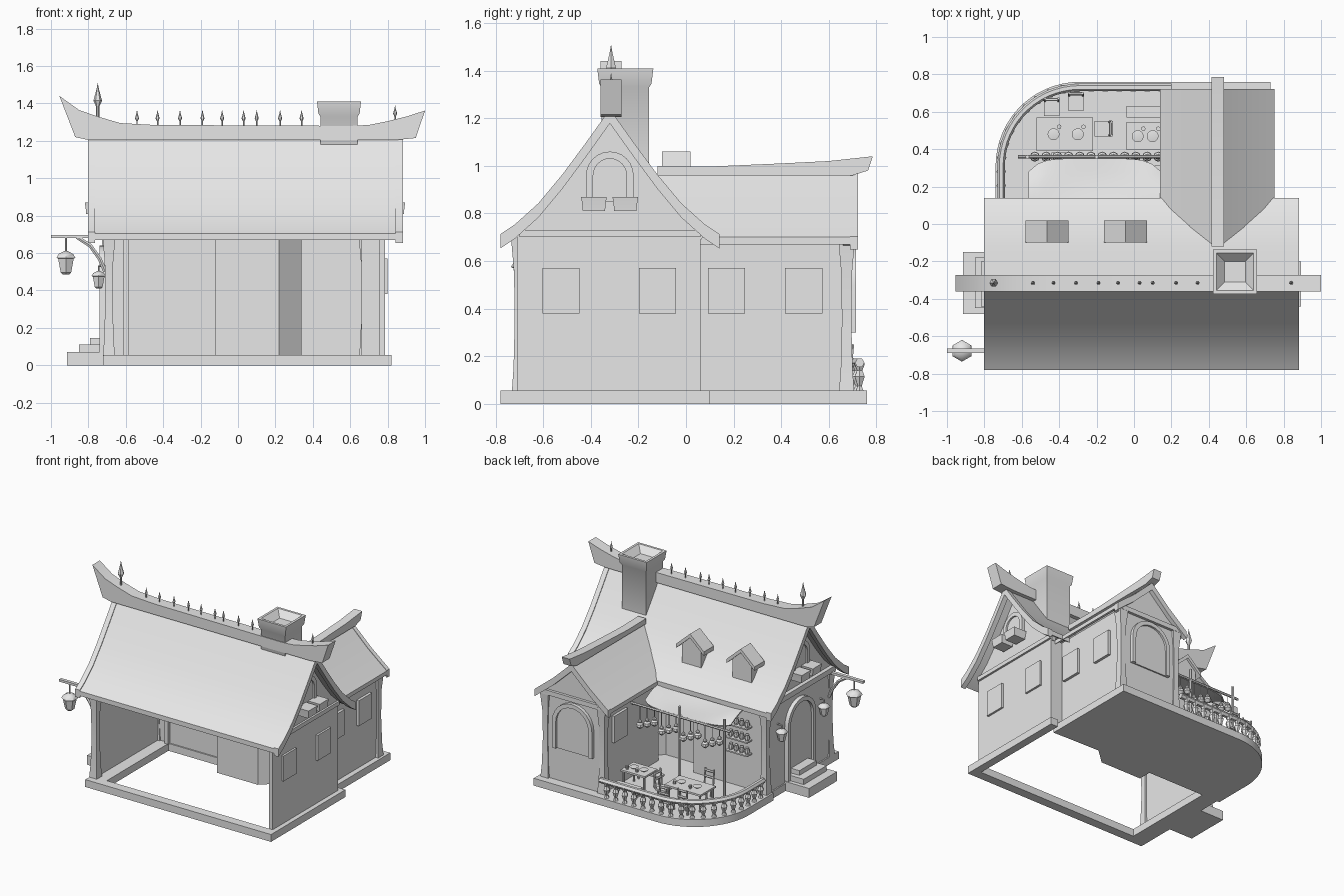
import bpy, bmesh, math
from mathutils import Vector

cube = bpy.data.objects.get("Cube")
if cube:
    bpy.data.objects.remove(cube)

mat = bpy.data.materials.new("plain_grey")
mat.use_nodes = True
grey = (0.8, 0.8, 0.8, 1)
mat.diffuse_color = grey
mat.node_tree.nodes["Principled BSDF"].inputs["Base Color"].default_value = grey


def finish(name, me):
    me.materials.clear()
    me.materials.append(mat)
    me.shade_smooth()
    me.set_sharp_from_angle(angle=math.radians(35))
    ob = bpy.data.objects.new(name, me)
    bpy.context.scene.collection.objects.link(ob)
    return ob


def loft(name, rings):
    """Join closed rings of points, capping both ends."""
    bm = bmesh.new()
    rows = [[bm.verts.new(p) for p in r] for r in rings]
    n = len(rows[0])
    for a, b in zip(rows, rows[1:]):
        for i in range(n):
            j = (i + 1) % n
            bm.faces.new((a[i], a[j], b[j], b[i]))
    bm.faces.new(rows[0][::-1])
    bm.faces.new(rows[-1])
    bmesh.ops.recalc_face_normals(bm, faces=bm.faces)
    me = bpy.data.meshes.new(name)
    bm.to_mesh(me)
    bm.free()
    return finish(name, me)


def prism(name, pts, axis, a, b):
    place = {"x": lambda p, t: (t, p[0], p[1]), "y": lambda p, t: (p[0], t, p[1]),
             "z": lambda p, t: (p[0], p[1], t)}[axis]
    return loft(name, [[place(p, t) for p in pts] for t in (a, b)])


def box(name, x, y, z):
    return prism(name, [(x[0], y[0]), (x[1], y[0]), (x[1], y[1]), (x[0], y[1])], "z", *z)


def turned(name, x, y, z, prof, n=8, turn=0.0):
    """Stack of regular polygons given as (radius, height)."""
    angles = [turn + 2 * math.pi * i / n for i in range(n)]
    return loft(name, [[(x + r * math.cos(a), y + r * math.sin(a), z + h) for a in angles]
                       for r, h in prof])


def tube(name, pts, r):
    cu = bpy.data.curves.new(name, "CURVE")
    cu.dimensions = "3D"
    cu.bevel_depth, cu.bevel_resolution, cu.use_fill_caps = r, 1, True
    sp = cu.splines.new("POLY")
    sp.points.add(len(pts) - 1)
    for p, q in zip(sp.points, pts):
        p.co = (*q, 1)
    tmp = bpy.data.objects.new(name, cu)
    me = bpy.data.meshes.new_from_object(tmp)
    bpy.data.objects.remove(tmp)
    return finish(name, me)


def chevron(c, half, t):
    """Roof cross-section: half profile mirrored about c, t thick."""
    top = [(c - d, z) for d, z in half[::-1]] + [(c + d, z) for d, z in half[1:]]
    return top + [(u, z - t) for u, z in top[::-1]]


def arch(c, w, z0, z1):
    pts = [(c - w, z0)]
    for i in range(13):
        a = math.pi * (1 - i / 12)
        pts.append((c + w * math.cos(a), z1 - w + w * math.sin(a)))
    return pts + [(c + w, z0)]


def frame(name, axis, c, w, z0, z1, a, b, out):
    """Arched pane with a raised rim."""
    prism(name + "_pane", arch(c, w - .03, z0, z1 - .03), axis, a, b)
    inner, outer = arch(c, w - .03, z0, z1 - .03), arch(c, w, z0, z1)
    prism(name + "_rim", outer + inner[::-1], axis, a, b + out)


# Plinth: open frame under the house, solid terrace and wing floor
box("plinth_front", (-.72, .82), (-.78, -.71), (0, .055))
box("plinth_left", (-.72, -.59), (-.71, .08), (0, .055))
box("plinth_right", (.76, .82), (-.71, .1), (0, .055))


def terrace(r):
    arc = [math.radians(180 - 6 * i) for i in range(16)]
    return [(-.29 + r * math.cos(a), .31 + r * math.sin(a)) for a in arc]


NOOK = [(-.12, -.08), (.22, -.08), (.34, .03)]
prism("terrace_floor", [(-.74, .02)] + terrace(.45) + [(.73, .76), (.73, .02)] + NOOK[::-1]
      + [(-.12, .02)], "z", 0, .055)
for i, (x, y, z) in enumerate([(.915, .165, .07), (.85, .135, .11), (.79, .1, .145)]):
    box(f"step_{i}", (-x, -.7), (-.315 - y, -.315 + y), (0, z))

# Walls, with the front left open and a nook pushed in behind the terrace
WALL = (.05, .7)
box("left_wall", (-.71, -.68), (-.71, .06), WALL)
box("right_wall", (.755, .785), (-.71, .06), WALL)
box("back_wall", (-.7, -.12), (.03, .06), WALL)
prism("nook_wall", [(-.12, .06)] + NOOK + [(.34, .06), (.325, .06), (.325, .037), (.213, -.065),
                                           (-.105, -.065), (-.105, .06)], "z", *WALL)
box("back_wall_stub", (.66, .78), (.03, .06), WALL)
box("wing_left_wall", (.2, .23), (.06, .69), WALL)
box("wing_end_wall", (.2, .34), (.04, .06), WALL)
box("wing_right_wall", (.66, .69), (.06, .69), WALL)
box("wing_back_wall", (.2, .69), (.66, .69), WALL)

# Roofs
MAIN = [(0, 1.23), (.1, 1.09), (.2, .955), (.3, .835), (.4, .745), (.46, .705)]
WING = [(0, .967), (.15, .825), (.305, .7)]
RY, RX = -.32, .445
prism("main_roof", chevron(RY, MAIN, .035), "x", -.8, .878)
prism("wing_roof", chevron(RX, WING, .03), "y", -.12, .72)
for x in (-.803, .843):
    prism("main_bargeboard", chevron(RY, [(d, z + .008) for d, z in MAIN], .06), "x", x, x + .038)
prism("wing_bargeboard", chevron(RX, [(d, z + .004) for d, z in WING], .055), "y", .69, .722)


def gable(c, half, low):
    top = [(d, z - .02) for d, z in half if z > low + .03]
    pts = [(c - d, z) for d, z in top[::-1]] + [(c + d, z) for d, z in top[1:]]
    return [(c - .385 * half[-1][0] / .46, low)] + pts + [(c + .385 * half[-1][0] / .46, low)]


for x in (-.71, .755):
    prism("main_gable", gable(RY, MAIN, .69), "x", x, x + .03)
prism("wing_gable", gable(RX, WING, .66), "y", .66, .69)
box("left_tie_beam", (-.74, -.7), (-.72, .07), (.69, .73))
box("right_tie_beam", (.77, .8), (-.7, .06), (.7, .73))
box("wing_tie_beam", (.19, .7), (.68, .71), (.68, .715))

# Ridge beams with upswept ends
prism("main_ridge", [(-.955, 1.44), (-.85, 1.365), (-.75, 1.33), (-.63, 1.295), (-.45, 1.285),
                     (.6, 1.28), (.7, 1.285), (.8, 1.305), (.9, 1.33), (1, 1.362),
                     (.95, 1.215), (.85, 1.205), (-.8, 1.205), (-.87, 1.22)], "y", -.36, -.272)
prism("wing_ridge", [(-.12, 1), (.1, .997), (.4, 1.01), (.6, 1.02), (.785, 1.04),
                     (.765, .98), (.7, .96), (-.12, .96)], "x", .415, .48)


def spike(x, z, s):
    turned("ridge_spike", x, -.315, z, [(.004 * s, -.02), (.004 * s, .03 * s), (.011 * s, .045 * s),
                                        (.003 * s, .075 * s), (.0005, .09 * s)], 6)


for x in (-.54, -.43, -.31, -.19, -.085, .03, .1, .225, .34, .84):
    spike(x, 1.275 if x < .8 else 1.3, 1)
spike(-.75, 1.32, 2.1)

# Chimney with a flared cap and a shallow funnel
turned("chimney", .54, -.255, 0, [(r * math.sqrt(2), z) for r, z in (
    (.1, .9), (.1, 1.33), (.11, 1.345), (.118, 1.41), (.1, 1.41), (.055, 1.365))],
       4, math.pi / 4)

# Dormers on the rear slope
for x in (-.465, -.045):
    prism("dormer_body", [(x - .08, .82), (x + .08, .82), (x + .08, .96), (x, 1.04), (x - .08, .96)],
          "y", -.1, .0)
    prism("dormer_roof", chevron(x, [(0, 1.06), (.115, .955)], .03), "y", -.1, .018)

# Square windows
for y in (-.525, -.12):
    box("main_window", (.77, .8), (y - .078, y + .078), (.38, .57))
for y in (.17, .495):
    box("wing_window", (.68, .71), (y - .078, y + .078), (.38, .57))
box("terrace_window", (.18, .21), (.43, .59), (.4, .6))

# Arched openings
frame("wing_arch_window", "y", RX, .165, .3, .665, .685, .7, .015)
frame("left_door", "x", RY, .165, .055, .64, -.7, -.72, -.02)
for s, x in ((-1, -.71), (1, .785)):
    frame("gable_window", "x", RY, .1, .85, 1.06, x, x + s * .012, s * .012)
    for y in (-.387, -.255):
        turned("flower_box", x + s * .055, y, .81, [(.066, 0), (.07, .03), (.076, .06)],
               4, math.pi / 4)

# Flared corner posts
POST = [(.045, .05), (.035, .15), (.028, .35), (.032, .55), (.05, .7)]
for x, y in ((-.69, -.7), (-.695, .05), (.21, .675), (.68, .675)):
    turned("corner_post", x, y, 0, POST, 4, math.pi / 4)
turned("inner_post", -.6, .02, 0, [(.02, .05), (.02, .7)], 4, math.pi / 4)


# Lanterns
def lantern(x, y, z, s=1):
    turned("lantern", x, y, z, [(r * s, h * s) for r, h in (
        (.02, 0), (.032, .01), (.048, .085), (.058, .09), (.045, .11), (.012, .125))], 6, math.pi / 6)


box("lantern_beam", (-1, -.7), (-.69, -.665), (.68, .697))
tube("lantern_brace", [(-.71, -.678, .5), (-.74, -.678, .57), (-.79, -.678, .64), (-.86, -.678, .685)], .012)
tube("lantern_hook", [(-.92, -.678, .6), (-.92, -.678, .69)], .006)
lantern(-.92, -.678, .485)
for y in (-.07, -.57):
    lantern(-.745, y, .41, .75)
    tube("lantern_arm", [(-.7, y, .53), (-.745, y, .53), (-.745, y, .49)], .006)

# Terrace balustrade
path = [(-.71, .1)] + terrace(.42) + [(.2, .73)]
tube("terrace_rail", [(x, y, .172) for x, y in path], .02)
gap, carry = .075, .03
for a, b in zip(path, path[1:]):
    a, b = Vector(a), Vector(b)
    length = (b - a).length
    while carry < length:
        p = a.lerp(b, carry / length)
        turned("baluster", p.x, p.y, .055, [(.018, 0), (.01, .02), (.024, .06), (.013, .085), (.026, .115)], 6)
        carry += gap
    carry -= length

# Awning with a drooping, rounded front edge
bm = bmesh.new()
grid = []
for i in range(15):
    u = i / 7 - 1
    reach = .29 - .07 * abs(u) ** 6
    grid.append([bm.verts.new((-.21 + .355 * u, .06 + reach * v,
                               .685 - .07 * v * v - .03 * math.sin(math.pi * v) * (1 - u * u)))
                 for v in (0, .25, .5, .75, 1)])
for a, b in zip(grid, grid[1:]):
    for k in range(4):
        bm.faces.new((a[k], b[k], b[k + 1], a[k + 1]))
bmesh.ops.recalc_face_normals(bm, faces=bm.faces)
bmesh.ops.solidify(bm, geom=bm.faces[:], thickness=.01)
me = bpy.data.meshes.new("awning")
bm.to_mesh(me)
bm.free()
finish("awning", me)

# Drying pole with hanging gourds
tube("drying_pole", [(-.62, .36, .61), (.21, .36, .61)], .009)
for x in (-.57, -.2):
    tube("pole_post", [(x, .36, .05), (x, .36, .69)], .011)
for i in range(12):
    x, drop = -.53 + .06 * i, .08 + .025 * (i % 3)
    tube("gourd_string", [(x, .36, .61), (x, .36, .63 - drop)], .003)
    turned("gourd", x, .36, .565 - drop, [(.008, 0), (.027, .018), (.024, .036), (.012, .046), (.016, .056), (.005, .07)])

# Wall shelves with jars
for z in (.32, .42, .52):
    box("shelf", (-.59, -.41), (.05, .12), (z, z + .01))
    for x in (-.57, -.525, -.48, -.435):
        turned("jar", x, .09, z + .01, [(.014, 0), (.019, .02), (.012, .04), (.014, .045)])


# Terrace furniture
def table(x, y, w, d, z, name="table"):
    box(name + "_top", (x - w, x + w), (y - d, y + d), (z - .014, z))
    for sx in (-1, 1):
        for sy in (-1, 1):
            tube(name + "_leg", [(x + sx * (w - .015), y + sy * (d - .015), .05),
                                 (x + sx * (w - .015), y + sy * (d - .015), z - .007)], .008)


def chair(x, y, dx, dy):
    table(x, y, .042, .042, .13, "chair")
    ex, ey = .038 * dx, .038 * dy
    for s in (-1, 1):
        px, py = x + ex + s * .036 * dy, y + ey + s * .036 * dx
        tube("chair_back_post", [(px, py, .12), (px + ex / 3, py + ey / 3, .25)], .007)
    for z in (.19, .235):
        tube("chair_slat", [(x + 1.2 * ex + s * .036 * dy, y + 1.2 * ey + s * .036 * dx, z) for s in (-1, 1)], .009)


table(-.37, .48, .15, .09, .19)
table(.06, .47, .1, .075, .19)
for x, y, dx, dy in ((-.44, .62, 0, 1), (-.31, .65, 0, 1), (-.17, .51, 1, 0), (-.4, .34, 0, -1)):
    chair(x, y, dx, dy)
table(.06, .6, .1, .03, .12, "bench")
table(.06, .34, .1, .03, .12, "bench")
for x, y in ((.02, .47), (.1, .47), (-.43, .48), (-.3, .48)):
    turned("plate", x, y, .19, [(.018, 0), (.032, .01), (.02, .012)], 12)
    turned("cup", x + .03, y + .04, .19, [(.01, 0), (.012, .025)])
